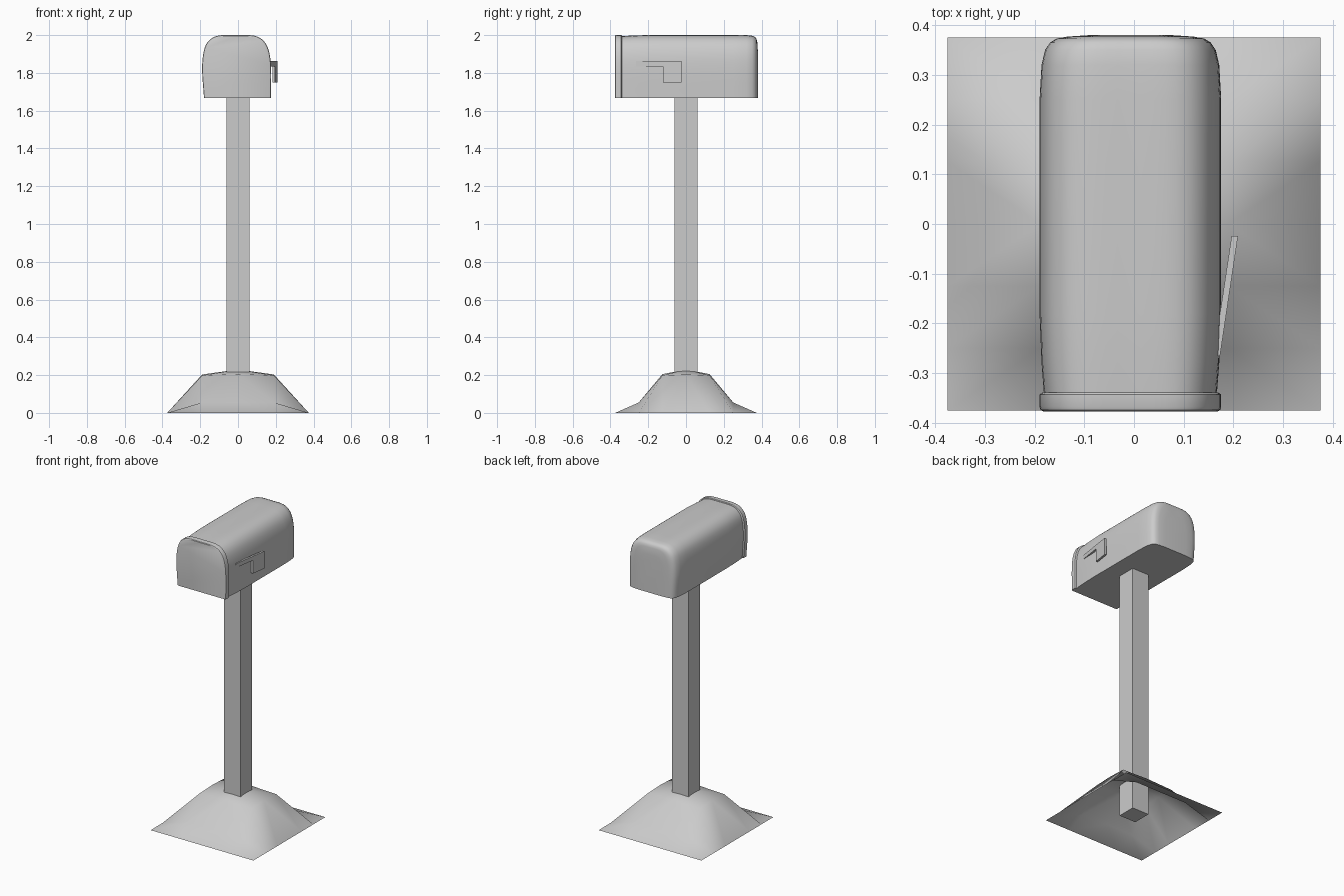
import bpy, bmesh
from mathutils import Vector

if "Cube" in bpy.data.objects:
    bpy.data.objects.remove(bpy.data.objects["Cube"])


def finish(name, bm, smooth_angle=None):
    bmesh.ops.remove_doubles(bm, verts=bm.verts, dist=1e-5)
    mesh = bpy.data.meshes.new(name)
    bm.to_mesh(mesh)
    bm.free()
    obj = bpy.data.objects.new(name, mesh)
    bpy.context.collection.objects.link(obj)
    if smooth_angle:
        bpy.ops.object.select_all(action='DESELECT')
        obj.select_set(True)
        bpy.context.view_layer.objects.active = obj
        bpy.ops.object.shade_smooth_by_angle(angle=smooth_angle)
    return obj


def spline(pts, steps=4):
    """Smooth open curve through 2D points."""
    p = [Vector(q) for q in pts]
    p = [2 * p[0] - p[1]] + p + [2 * p[-1] - p[-2]]
    out = []
    for a, b, c, d in zip(p, p[1:], p[2:], p[3:]):
        for k in range(steps):
            t = k / steps
            out.append(0.5 * (2 * b + (c - a) * t + (2 * a - 5 * b + 4 * c - d) * t * t
                              + (3 * b - a - 3 * c + d) * t ** 3))
    return out + [p[-2]]


# Arched mailbox cross-section (x, z), open along the flat bottom
BASE, MID = 1.668, -0.007
ARCH = spline([(-0.18, BASE), (-0.19, 1.82), (-0.18, 1.92), (-0.152, 1.973), (-0.10, 1.998),
               (-0.01, 2.0), (0.085, 1.997), (0.137, 1.968), (0.165, 1.91), (0.175, 1.82),
               (0.174, BASE)])


def loft(name, rings):
    """Rings are (y, side inset, top inset); both ends are capped."""
    bm = bmesh.new()
    loops = []
    for y, side, top in rings:
        sx, sz = 1 - side / 0.182, 1 - top / (2.0 - BASE)
        loops.append([bm.verts.new((MID + (p.x - MID) * sx, y, BASE + (p.y - BASE) * sz))
                      for p in ARCH])
    n = len(ARCH)
    for a, b in zip(loops, loops[1:]):
        for i in range(n):
            j = (i + 1) % n
            bm.faces.new((a[i], a[j], b[j], b[i]))
    bm.faces.new(loops[0])
    bm.faces.new(loops[-1])
    bmesh.ops.recalc_face_normals(bm, faces=bm.faces)
    return finish(name, bm, 0.6)


# Mailbox body with a rounded back
loft("mailbox_body", [(-0.345, 0.009, 0.006), (-0.28, 0.004, 0.003), (-0.18, 0, 0), (0.25, 0, 0),
                      (0.32, 0.004, 0.001), (0.350, 0.011, 0.004), (0.365, 0.021, 0.010),
                      (0.373, 0.034, 0.020), (0.377, 0.055, 0.035), (0.380, 0.10, 0.08)])

# Front door
loft("mailbox_door", [(-0.339, 0.006, 0.004), (-0.343, 0, 0), (-0.368, 0, 0),
                      (-0.374, 0.002, 0.002), (-0.377, 0.007, 0.006)])

# Signal flag: flat L-shape leaning away from the side
bm = bmesh.new()
outline = [(-0.266, 1.835), (-0.122, 1.835), (-0.122, 1.748), (-0.024, 1.748),
           (-0.024, 1.862), (-0.266, 1.862)]
inner, outer = [[bm.verts.new((x0 + (y + 0.266) * 0.15, y, z)) for y, z in outline]
                for x0 in (0.160, 0.173)]
bm.faces.new(inner)
bm.faces.new(outer)
for i in range(6):
    j = (i + 1) % 6
    bm.faces.new((inner[i], inner[j], outer[j], outer[i]))
bmesh.ops.recalc_face_normals(bm, faces=bm.faces)
finish("signal_flag", bm)

# Square post
bm = bmesh.new()
bmesh.ops.create_cube(bm, size=1)
for v in bm.verts:
    v.co = (v.co.x * 0.122, v.co.y * 0.122, 0.01 + (v.co.z + 0.5) * 1.665)
finish("post", bm)

# Dirt mound: open grid, triangles split towards the centre
xs = [-0.375, -0.19, 0, 0.19, 0.375]
ys = [-0.375, -0.25, -0.125, 0, 0.125, 0.25, 0.375]
side = [0, 0.055, 0.198, 0.203, 0.198, 0.055, 0]
middle = [0, 0.055, 0.205, 0.23, 0.205, 0.055, 0]
heights = [[0] * 7, side, middle, side, [0] * 7]
bm = bmesh.new()
g = [[bm.verts.new((x, y, heights[i][j])) for j, y in enumerate(ys)] for i, x in enumerate(xs)]
for i in range(4):
    for j in range(6):
        a, b, c, d = g[i][j], g[i + 1][j], g[i + 1][j + 1], g[i][j + 1]
        if (i < 2) == (j < 3):
            bm.faces.new((a, b, c))
            bm.faces.new((a, c, d))
        else:
            bm.faces.new((a, b, d))
            bm.faces.new((b, c, d))
finish("dirt_mound", bm, 1.2)
